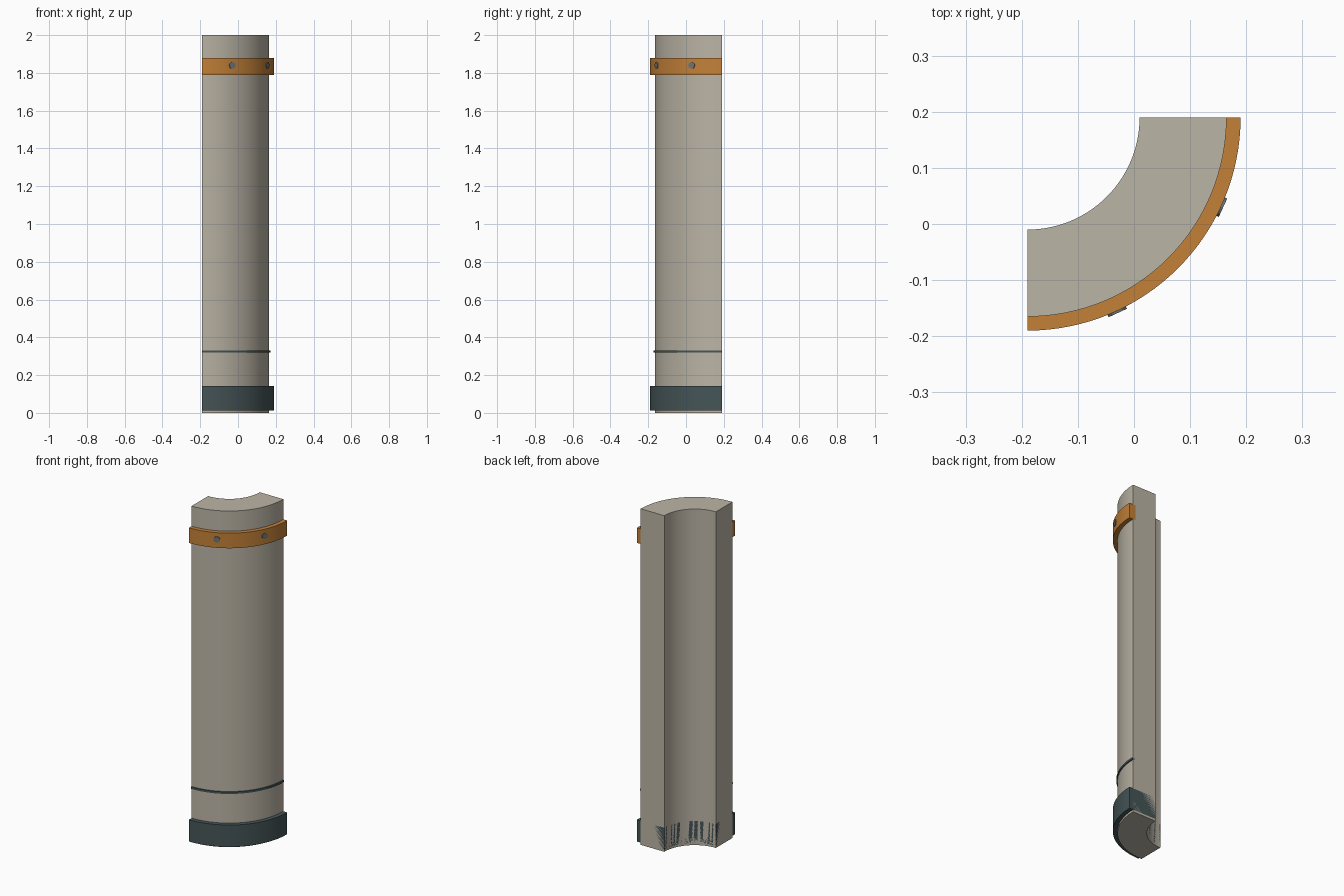
import bpy, bmesh
from math import sin, cos, pi, radians
from mathutils import Matrix, Vector

if "Cube" in bpy.data.objects:
    bpy.data.objects.remove(bpy.data.objects["Cube"])

CX, CY = -0.19, 0.19      # centre of the quarter arc
SEG = 32


def mat(name, c):
    m = bpy.data.materials.new(name)
    m.diffuse_color = (*c, 1)
    m.use_nodes = True
    m.node_tree.nodes["Principled BSDF"].inputs["Base Color"].default_value = m.diffuse_color
    return m


def finish(bm, name, material):
    bmesh.ops.recalc_face_normals(bm, faces=bm.faces)
    me = bpy.data.meshes.new(name)
    bm.to_mesh(me)
    bm.free()
    me.materials.append(material)
    ob = bpy.data.objects.new(name, me)
    bpy.context.collection.objects.link(ob)
    bpy.context.view_layer.objects.active = ob
    bpy.ops.object.select_all(action='DESELECT')
    ob.select_set(True)
    bpy.ops.object.shade_smooth_by_angle(angle=radians(30))
    return ob


def arc_block(name, r0, r1, z0, z1, material):
    """Rectangular section swept through a quarter turn, ends capped."""
    bm = bmesh.new()
    rings = []
    for i in range(SEG + 1):
        a = -pi / 2 + i / SEG * pi / 2
        rings.append([bm.verts.new((CX + r * cos(a), CY + r * sin(a), z))
                      for r, z in ((r0, z0), (r1, z0), (r1, z1), (r0, z1))])
    for p, q in zip(rings, rings[1:]):
        for j in range(4):
            k = (j + 1) % 4
            bm.faces.new((p[j], p[k], q[k], q[j]))
    bm.faces.new(rings[0])
    bm.faces.new(rings[-1])
    return finish(bm, name, material)


def bolt(name, deg, z, material):
    """Short round stud facing outward from the band."""
    a = radians(deg)
    out = Vector((cos(a), sin(a), 0))
    bm = bmesh.new()
    m = (Matrix.Translation(Vector((CX, CY, z)) + out * 0.379)
         @ out.to_track_quat('Z', 'Y').to_matrix().to_4x4())
    bmesh.ops.create_cone(bm, cap_ends=True, segments=12, radius1=0.018,
                          radius2=0.018, depth=0.01, matrix=m)
    return finish(bm, name, material)


stone = mat("stone", (0.50, 0.46, 0.38))
dark = mat("dark_metal", (0.06, 0.09, 0.095))
orange = mat("orange", (0.55, 0.22, 0.04))
steel = mat("steel", (0.15, 0.18, 0.19))

# Curved wall, kick plate at the foot, thin seam line, painted band
arc_block("wall", 0.2, 0.355, 0, 2, stone)
arc_block("kick_plate", 0.2, 0.38, 0.013, 0.143, dark)
arc_block("seam_strip", 0.345, 0.361, 0.319, 0.331, dark)
arc_block("warning_band", 0.34, 0.38, 1.79, 1.88, orange)

# Band studs
for i, d in enumerate((-65.2, -24.8)):
    bolt(f"band_stud_{i + 1}", d, 1.84, steel)
